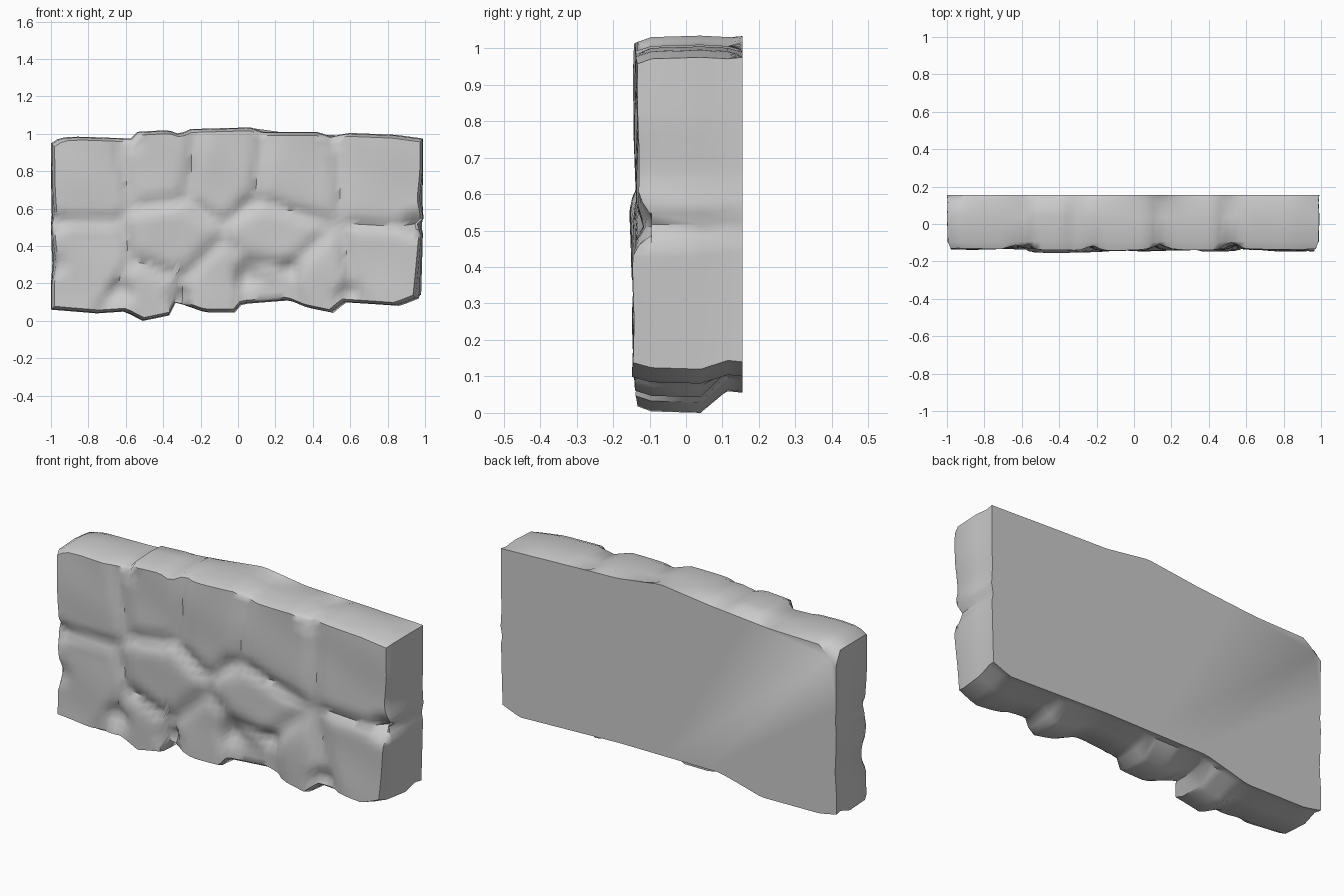
import bpy, bmesh, math

cube = bpy.data.objects.get("Cube")
if cube:
    bpy.data.objects.remove(cube, do_unlink=True)

# Silhouette profiles: top and bottom as (x, z), ends as (z, x)
TOP = [(-1, .95), (-.95, .98), (-.85, .985), (-.57, .975), (-.55, 1.01), (-.37, 1.02), (-.3, .995),
       (-.27, 1.025), (.09, 1.035), (.12, 1.01), (.44, 1.01), (.5, .985), (.6, 1.005), (.85, .995), (1, .975)]
BOTTOM = [(-1, .06), (-.75, .04), (-.6, .05), (-.5, 0), (-.35, .03), (-.32, .1), (-.16, .045),
          (0, .045), (.04, .09), (.3, .11), (.4, .07), (.55, .04), (.59, .1), (.75, .09), (.9, .08), (1, .12)]
BACK_TOP = [(-1, .88), (-.9, .965), (-.6, .97), (-.25, 1.0), (.05, 1.035), (.3, 1.0), (.6, .99), (1, .975)]
BACK_BOTTOM = [(-1, .08), (-.9, .06), (-.55, .055), (-.42, .09), (-.3, .12), (.3, .12), (.9, .1), (1, .14)]
LEFT = [(0, -1), (.2, -1), (.3, -.975), (.4, -.99), (.52, -1), (.56, -.985), (.7, -.995), (1, -1)]
RIGHT = [(.1, .95), (.3, .97), (.47, .985), (.51, .955), (.55, .995), (.65, .975), (.8, .99), (1, .99)]

# Stone centres that make up the face: (x, z, bulge)
STONES = [(-.8, .77, 0), (-.8, .3, -.005), (-.42, .85, .005), (-.36, .42, .018), (-.08, .8, .01),
          (-.1, .16, 0), (-.48, .12, .005), (.3, .75, .005), (.2, .45, .01), (.45, .2, .01),
          (.78, .75, 0), (.77, .28, .01), (.15, .15, -.02)]
# Deep chips between the stones: (x, z, depth, radius)
CHIPS = [(-.62, .16, .05, .08), (-.32, .13, .06, .07), (.05, .24, .05, .09), (.28, .28, .035, .07),
         (.58, .15, .05, .07), (.95, .52, .05, .08), (-.97, .52, .03, .07), (-.56, .95, .03, .06),
         (.05, .62, .02, .08), (.5, .96, .03, .06), (-.98, .3, .03, .08)]


def profile(points, t):
    for (a, p), (b, q) in zip(points, points[1:]):
        if t <= b:
            return p + (q - p) * max(0, (t - a) / (b - a))
    return points[-1][1]


def face_depth(x, z):
    """Depth of the front: bulging stones, shallow seams and chips."""
    ranked = sorted((math.hypot(x - sx, z - sz), bulge) for sx, sz, bulge in STONES)
    gap = ranked[1][0] - ranked[0][0]
    y = -.133 - ranked[0][1] * min(1, gap / .15) + .022 * math.exp(-(gap / .05) ** 2)
    for cx, cz, depth, radius in CHIPS:
        y += depth * max(0, 1 - math.hypot(x - cx, z - cz) / radius)
    ripple = math.sin(9 * x + 4 * z) * math.sin(11 * z - 3 * x)
    return min(-.06, y + .005 * ripple)


def place(u, v, top, bottom, inset, chipped):
    """Map unit grid coordinates to x, z inside a pair of profiles."""
    x = 2 * u - 1
    low, high = profile(bottom, x) + inset, profile(top, x) - inset
    z = low + (high - low) * v
    left = -1 + (profile(LEFT, z) + 1) * chipped + inset
    right = .99 + (profile(RIGHT, z) - .99) * chipped - inset
    return left + (right - left) * u, z


def build_wall():
    bm = bmesh.new()
    cols, rows = 56, 28
    grid = []
    for i in range(cols + 1):
        column = []
        for j in range(rows + 1):
            x, z = place(i / cols, j / rows, TOP, BOTTOM, .018, 1)
            column.append(bm.verts.new((x, face_depth(x, z), z)))
        grid.append(column)
    for i in range(cols):
        for j in range(rows):
            bm.faces.new((grid[i][j], grid[i + 1][j], grid[i + 1][j + 1], grid[i][j + 1]))

    # Border of the face, counter-clockwise
    border = [(i, 0) for i in range(cols)] + [(cols, j) for j in range(rows)]
    border += [(i, rows) for i in range(cols, 0, -1)] + [(0, j) for j in range(rows, 0, -1)]

    # Shoulder, belly and back loops: y, profiles, inset, how far ends are chipped
    levels = [(-.095, TOP, BOTTOM, .004, 1), (.04, TOP, BOTTOM, 0, .6), (.115, TOP, BACK_BOTTOM, .004, .4),
              (.155, BACK_TOP, BACK_BOTTOM, 0, .3)]
    loop = [grid[i][j] for i, j in border]
    for y, top, bottom, inset, chipped in levels:
        new_loop = []
        for i, j in border:
            x, z = place(i / cols, j / rows, top, bottom, inset, chipped)
            new_loop.append(bm.verts.new((x, y, z)))
        count = len(loop)
        for k in range(count):
            n = (k + 1) % count
            bm.faces.new((loop[n], loop[k], new_loop[k], new_loop[n]))
        loop = new_loop
    bm.faces.new(loop)
    bmesh.ops.recalc_face_normals(bm, faces=bm.faces)
    mesh = bpy.data.meshes.new("stone_wall")
    bm.to_mesh(mesh)
    bm.free()
    return mesh


# Stone material
stone = bpy.data.materials.new("stone_grey")
stone.use_nodes = True
stone.diffuse_color = (.6, .6, .6, 1)
stone.node_tree.nodes["Principled BSDF"].inputs["Base Color"].default_value = (.6, .6, .6, 1)

# Wall
wall = bpy.data.objects.new("stone_wall", build_wall())
bpy.context.collection.objects.link(wall)
wall.data.materials.append(stone)
bpy.context.view_layer.objects.active = wall
wall.select_set(True)
bpy.ops.object.shade_smooth_by_angle(angle=math.radians(50))
